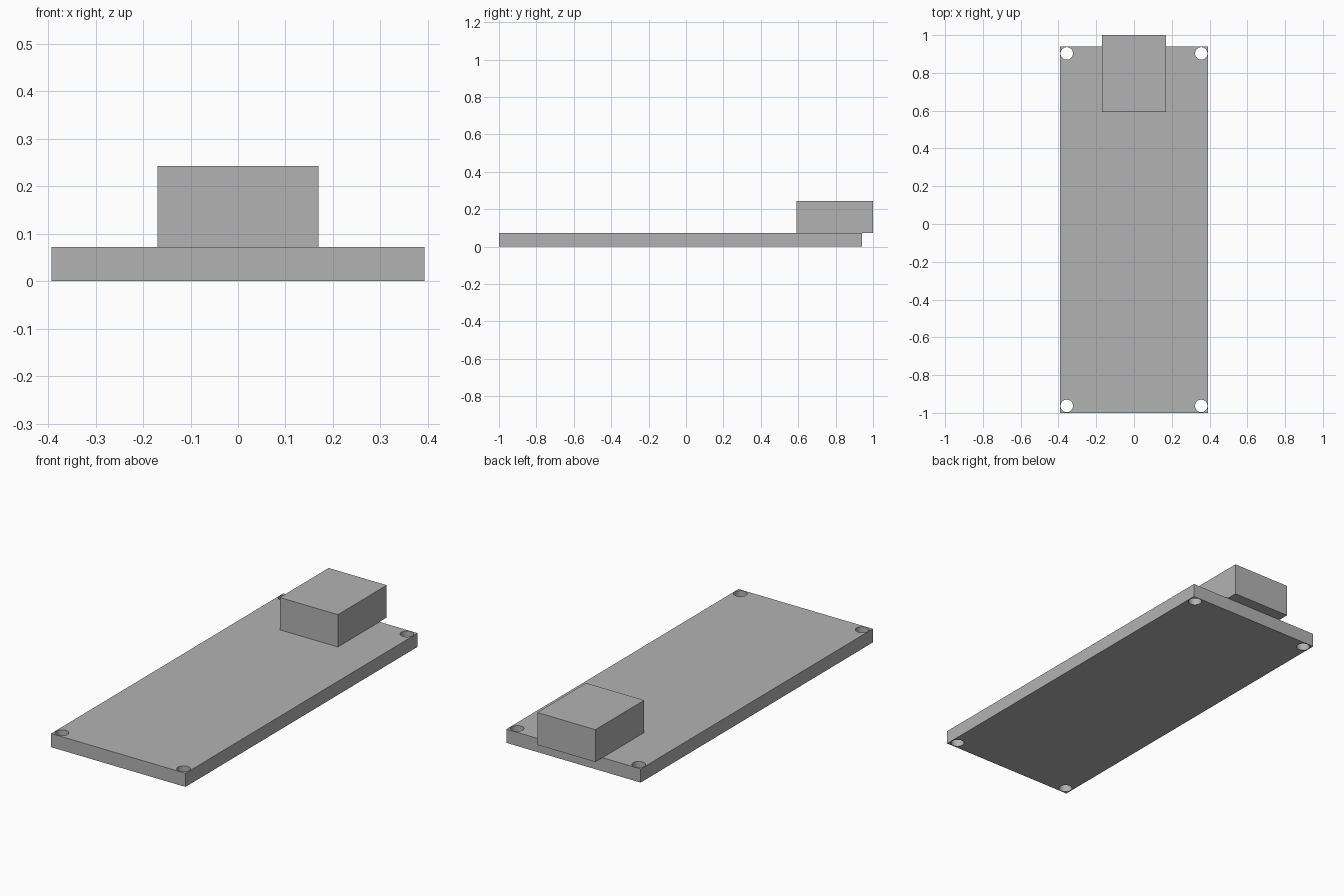
import bpy
import bmesh
from mathutils import Matrix, Vector

default = bpy.data.objects.get("Cube")
if default:
    bpy.data.objects.remove(default, do_unlink=True)

# Single plain grey
grey = bpy.data.materials.new("plain_grey")
grey.use_nodes = True
colour = (0.45, 0.45, 0.45, 1)
grey.diffuse_color = colour
grey.node_tree.nodes["Principled BSDF"].inputs["Base Color"].default_value = colour


def make_object(name, bm):
    mesh = bpy.data.meshes.new(name)
    bm.to_mesh(mesh)
    bm.free()
    mesh.materials.append(grey)
    obj = bpy.data.objects.new(name, mesh)
    bpy.context.collection.objects.link(obj)
    return obj


def box(name, low, high):
    low, high = Vector(low), Vector(high)
    bm = bmesh.new()
    place = Matrix.Translation((low + high) / 2) @ Matrix.Diagonal((*(high - low), 1))
    bmesh.ops.create_cube(bm, size=1, matrix=place)
    return make_object(name, bm)


HALF_WIDTH, FRONT, BACK, THICK = 0.393, -1.0, 0.94, 0.072
INSET, HOLE_RADIUS = 0.037, 0.033

# Flat board and the connector block overhanging its back edge
board = box("board", (-HALF_WIDTH, FRONT, 0), (HALF_WIDTH, BACK, THICK))
box("connector_block", (-0.17, 0.592, THICK), (0.17, 1, 0.243))

# Mounting holes through the four corners
bm = bmesh.new()
for x in (-HALF_WIDTH + INSET, HALF_WIDTH - INSET):
    for y in (FRONT + INSET, BACK - INSET):
        bmesh.ops.create_cone(bm, cap_ends=True, segments=32, radius1=HOLE_RADIUS,
                              radius2=HOLE_RADIUS, depth=THICK * 3,
                              matrix=Matrix.Translation((x, y, THICK / 2)))
cutter = make_object("hole_cutter", bm)
cutter.hide_render = True

cut = board.modifiers.new("mounting_holes", "BOOLEAN")
cut.operation = "DIFFERENCE"
cut.solver = "EXACT"
cut.object = cutter

# Apply the holes, drop the cutter, and smooth the hole walls
bpy.ops.object.select_all(action="DESELECT")
board.select_set(True)
bpy.context.view_layer.objects.active = board
bpy.ops.object.modifier_apply(modifier=cut.name)
bpy.data.objects.remove(cutter, do_unlink=True)
bpy.ops.object.shade_smooth_by_angle()
